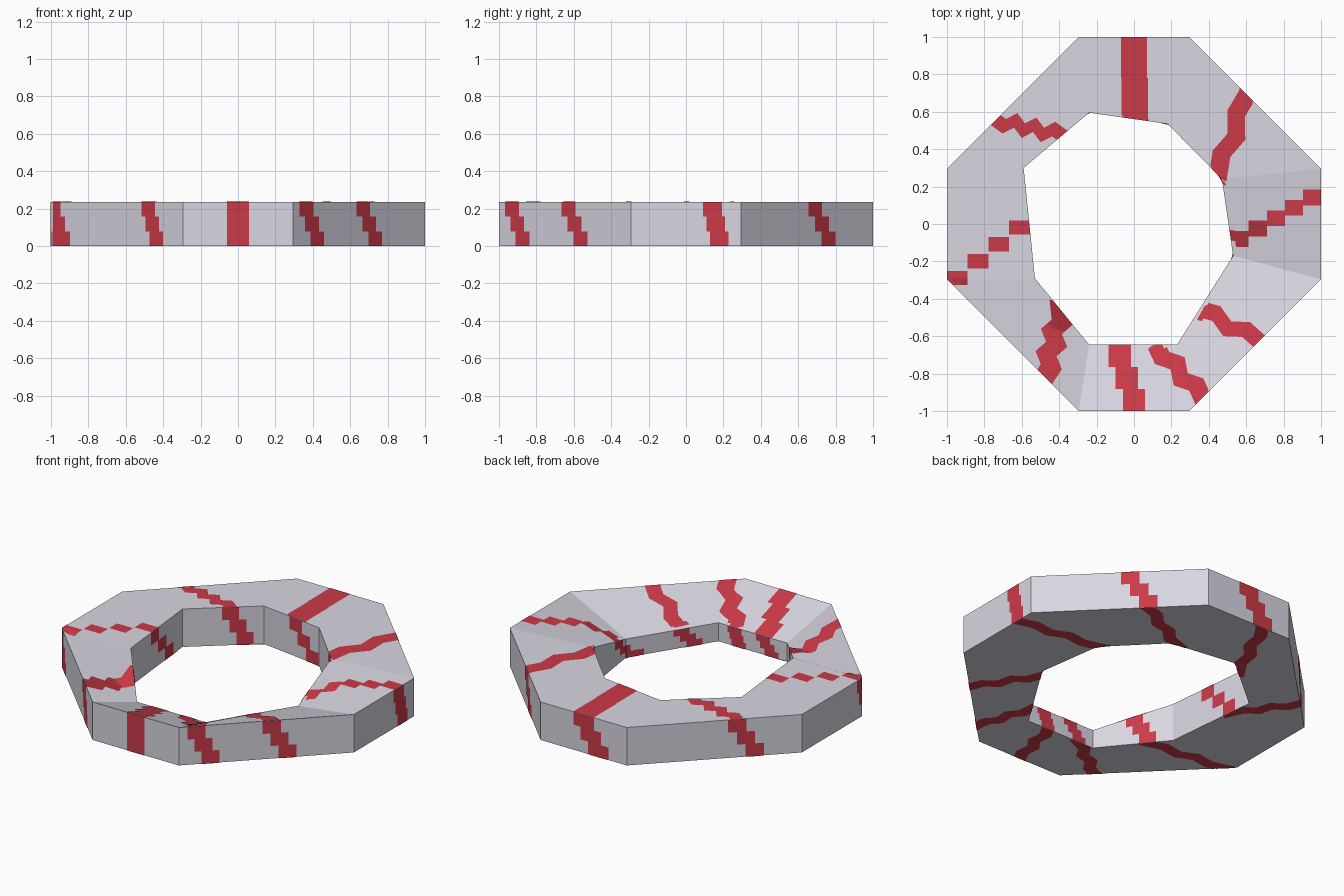
import bpy, bmesh
from math import floor
from mathutils import Vector
from mathutils.bvhtree import BVHTree

if "Cube" in bpy.data.objects:
    bpy.data.objects.remove(bpy.data.objects["Cube"])

H, LOW, LIFT = 0.235, 0.115, 0.002


def material(name, rgb):
    m = bpy.data.materials.new(name)
    m.diffuse_color = (*rgb, 1)
    m.use_nodes = True
    m.node_tree.nodes["Principled BSDF"].inputs["Base Color"].default_value = m.diffuse_color
    return m


STONE = material("pale_grey", (0.69, 0.67, 0.75))
RED = material("crimson", (0.60, 0.042, 0.064))


def to_object(bm, name, mat):
    me = bpy.data.meshes.new(name)
    bm.to_mesh(me)
    bm.free()
    me.materials.append(mat)
    ob = bpy.data.objects.new(name, me)
    bpy.context.collection.objects.link(ob)


# Octagonal ring: one outer edge turned four times, uneven hole, sunken front lip
OUTER = []
x, y = 0.295, -1
for _ in range(4):
    OUTER += [Vector((-x, y)) if abs(y) == 1 else Vector((x, -y)), Vector((x, y))]
    x, y = -y, x
OUTER = [Vector(p) for p in ((-.295, -1), (.295, -1))]
for _ in range(3):
    OUTER += [Vector((-p.y, p.x)) for p in OUTER[-2:]]
INNER = [Vector(p) for p in ((-.24, -.645), (.23, -.645), (.53, -.17), (.47, .24),
                             (.18, .535), (-.24, .595), (-.59, .3), (-.53, -.29))]
OUT_Z = [H] * 8
INN_Z = [LOW] * 3 + [H] * 5

ring = bmesh.new()
loops = [[ring.verts.new((*p, z)) for p, z in zip(pts, zs)]
         for pts, zs in ((OUTER, OUT_Z), (INNER, INN_Z), (INNER, [0] * 8), (OUTER, [0] * 8))]
for a, b in zip(loops, loops[1:] + loops[:1]):
    for i in range(8):
        j = (i + 1) % 8
        ring.faces.new((a[i], a[j], b[j], b[i]))
ring.normal_update()
tree = BVHTree.FromBMesh(ring)
to_object(ring, "octagon_ring", STONE)


# Mappers: 2D band coordinates -> surface point and outward normal
def flat_side(up):
    n = Vector((0, 0, up))

    def f(p):
        hit = tree.ray_cast(Vector((p.x, p.y, up)), -n)[0]
        if hit is None:
            hit = tree.find_nearest(Vector((p.x, p.y, H if up > 0 else 0)))[0]
        return hit + n * LIFT, n
    return f


def around(pts, s):
    k = floor(s)
    return pts[k % 8].lerp(pts[(k + 1) % 8], s - k)


def wall(pts, tops, sign):
    def f(p):
        k = floor(p.x)
        a, b = k % 8, (k + 1) % 8
        d = (pts[b] - pts[a]).normalized()
        n = Vector((d.y, -d.x, 0)) * sign
        q = around(pts, p.x)
        z = p.y * (tops[a] + (tops[b] - tops[a]) * (p.x - k))
        return Vector((q.x, q.y, z)) + n * LIFT, n
    return f


def ribbon(bm, mapper, off, path, nl=4, nw=4):
    """Sweep a strip of half width off along the path."""
    for p, q in zip(path, path[1:]):
        if abs((q - p).cross(off)) < 1e-5:
            continue  # sideways step only
        for i in range(nl):
            for j in range(nw):
                cs = [p.lerp(q, (i + a) / nl) + off * (2 * (j + b) / nw - 1)
                      for a, b in ((0, 0), (1, 0), (1, 1), (0, 1))]
                pts = [mapper(c) for c in cs]
                f = bm.faces.new([bm.verts.new(v) for v, _ in pts])
                f.normal_update()
                if f.normal.dot(pts[0][1]) < 0:
                    f.normal_flip()


def stairs(a, b, n, axis):
    """Straight runs along one axis, sideways jumps between them."""
    path = []
    for i in range(n):
        for t in (i / n, (i + 1) / n):
            p = a.lerp(b, i / max(n - 1, 1))
            p[axis] = a[axis] + (b[axis] - a[axis]) * t
            path.append(p)
    return path


def zigzag(a, b, n, side):
    """Line swaying to both sides."""
    return [a.lerp(b, i / n) + side * (0 if i in (0, n) else (-1) ** i)
            for i in range(n + 1)]


def stretch(path, d=0.04):
    """Run both ends past the rim so that they are trimmed by it."""
    a, b = path[0] - path[1], path[-1] - path[-2]
    return [path[0] + a.normalized() * d] + path[1:-1] + [path[-1] + b.normalized() * d]


# Bands wind around the ring. Places are side number + fraction along the side:
# outer top, outer bottom, inner top, inner bottom, top half width, steps (minus = zigzag)
BANDS = [
    (5.63, 5.73, 5.41, 5.23, .040, -7),
    (4.50, 4.67, 4.42, 4.12, .070, 2),
    (3.56, 3.66, 3.07, 3.05, .050, -4),
    (2.74, 2.80, 2.22, 1.92, .042, 5),
    (1.53, 1.62, 1.40, 1.26, .045, -4),
    (1.10, 1.18, 0.76, 0.70, .050, -5),
    (0.50, 0.50, 0.35, 0.22, .060, 3),
    (7.74, 7.80, 7.48, 7.32, .058, -6),
    (6.99, 7.06, 6.54, 6.26, .038, 4),
]
names = ("top_bands", "bottom_bands", "outer_wall_bands", "inner_wall_bands")
top, bottom, outside, inside = sheets = [bmesh.new() for _ in names]

for i, (ot, ob, it, ib, w, n) in enumerate(BANDS):
    # Top face
    a, b = around(OUTER, ot), around(INNER, it)
    d = (b - a).normalized()
    if n > 0:
        axis = 0 if abs(d.x) > abs(d.y) else 1
        off = Vector((0, w)) if axis == 0 else Vector((w, 0))
        path = stairs(a, b, n, axis)
    else:
        off = Vector((-d.y, d.x)) * w
        path = zigzag(a, b, -n, off.normalized() * 0.022)
    ribbon(top, flat_side(1), off, stretch(path))

    # Underside: from this band's inner foot to the next band's outer foot
    a, b = around(INNER, ib), around(OUTER, BANDS[(i + 1) % 9][1])
    d = (b - a).normalized()
    off = Vector((-d.y, d.x)) * 0.038
    ribbon(bottom, flat_side(-1), off, stretch(zigzag(a, b, 5, off * 0.4)))

    # Walls
    for bm, pts, tops, sign, s, e, half in (
            (outside, OUTER, OUT_Z, 1, ot, ob, max(.05, w) if n > 0 else .052),
            (inside, INNER, INN_Z, -1, it, ib, .048)):
        k = floor(s)
        length = (pts[(k + 1) % 8] - pts[k % 8]).length
        path = stairs(Vector((s, 1)), Vector((e, 0)), 3, 1)
        ribbon(bm, wall(pts, tops, sign), Vector((half / length, 0)), path, 1, 4)

for bm, name in zip(sheets, names):
    to_object(bm, name, RED)
